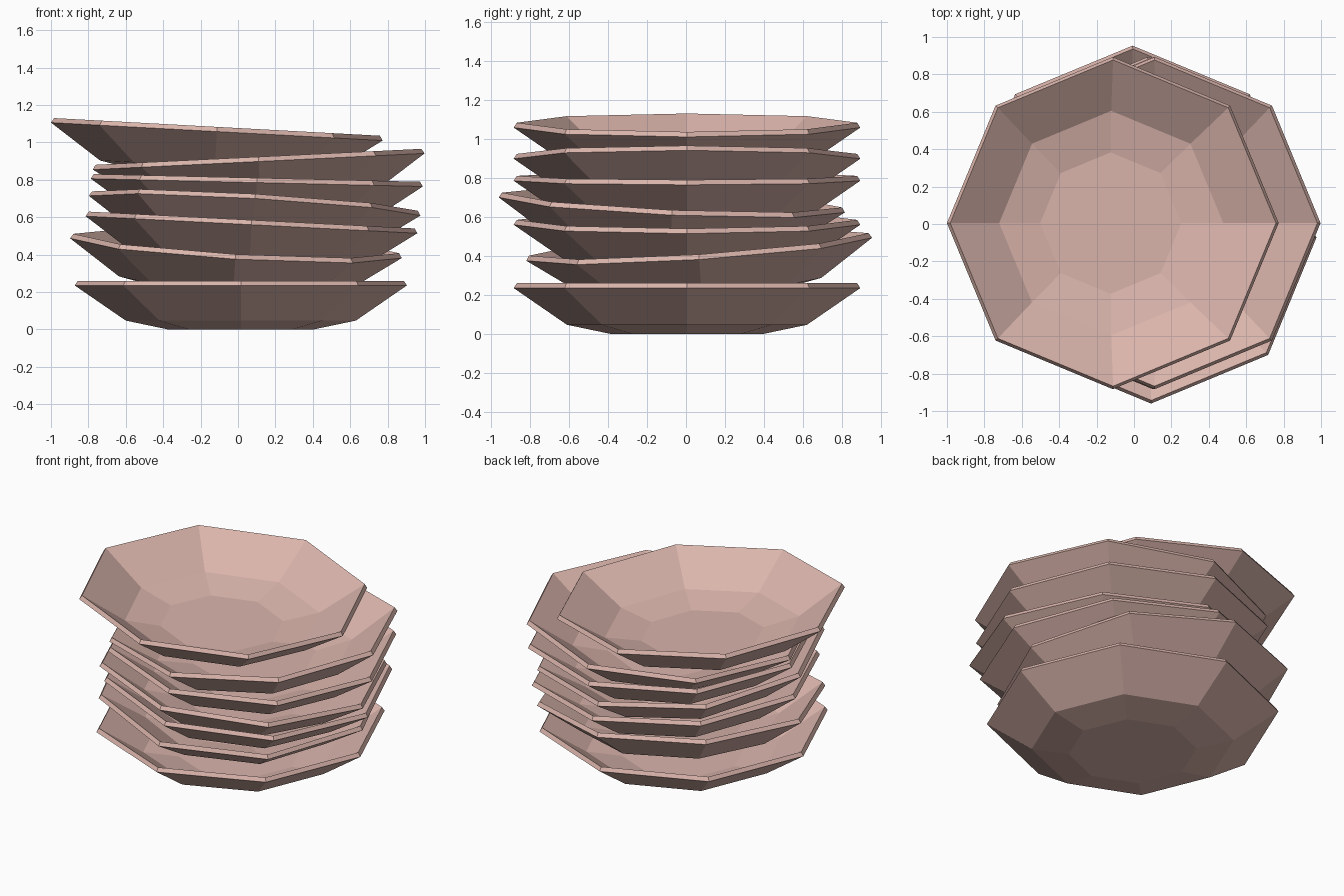
import bpy
import bmesh
from math import cos, sin, pi, radians

cube = bpy.data.objects.get("Cube")
if cube:
    bpy.data.objects.remove(cube, do_unlink=True)

SIDES = 8


def make_material(name, colour):
    mat = bpy.data.materials.new(name)
    mat.use_nodes = True
    mat.diffuse_color = colour
    mat.node_tree.nodes["Principled BSDF"].inputs["Base Color"].default_value = colour
    return mat


def make_bowl_mesh(profile, material):
    """Closed shell: profile of (radius, height) from outer foot to inner floor."""
    bm = bmesh.new()
    rings = []
    for radius, height in profile:
        angles = [2 * pi * i / SIDES for i in range(SIDES)]
        rings.append([bm.verts.new((radius * cos(a), radius * sin(a), height))
                      for a in angles])
    for low, high in zip(rings, rings[1:]):
        for i in range(SIDES):
            j = (i + 1) % SIDES
            bm.faces.new((low[i], low[j], high[j], high[i]))
    bm.faces.new(rings[0][::-1])   # underside
    bm.faces.new(rings[-1])        # inner floor
    bmesh.ops.recalc_face_normals(bm, faces=bm.faces[:])
    mesh = bpy.data.meshes.new("bowl")
    bm.to_mesh(mesh)
    bm.free()
    mesh.materials.append(material)
    return mesh


clay = make_material("pale pink clay", (0.70, 0.46, 0.41, 1))
bowl = make_bowl_mesh([(0.39, 0), (0.615, 0.047), (0.888, 0.235),
                       (0.872, 0.26), (0.6, 0.078), (0.378, 0.03)], clay)

# Stacked bowls, bottom to top: foot position, then tilt about x and y in degrees
stack = [
    ((0.015, 0.005, 0), 0, 0),
    ((-0.025, 0.083, 0.20), 3.8, 3.4),
    ((0.06, 0.005, 0.325), 0, 2.95),
    ((0.075, -0.083, 0.427), -2.5, 3.4),
    ((0.095, 0.005, 0.55), 0, 1.35),
    ((0.122, 0.005, 0.663), 0, -2.8),
    ((-0.126, 0.005, 0.823), 0, 3.1),
]
for number, (place, tilt_x, tilt_y) in enumerate(stack, 1):
    obj = bpy.data.objects.new(f"bowl_{number}", bowl)
    obj.location = place
    obj.rotation_euler = (radians(tilt_x), radians(tilt_y), 0)
    bpy.context.collection.objects.link(obj)
